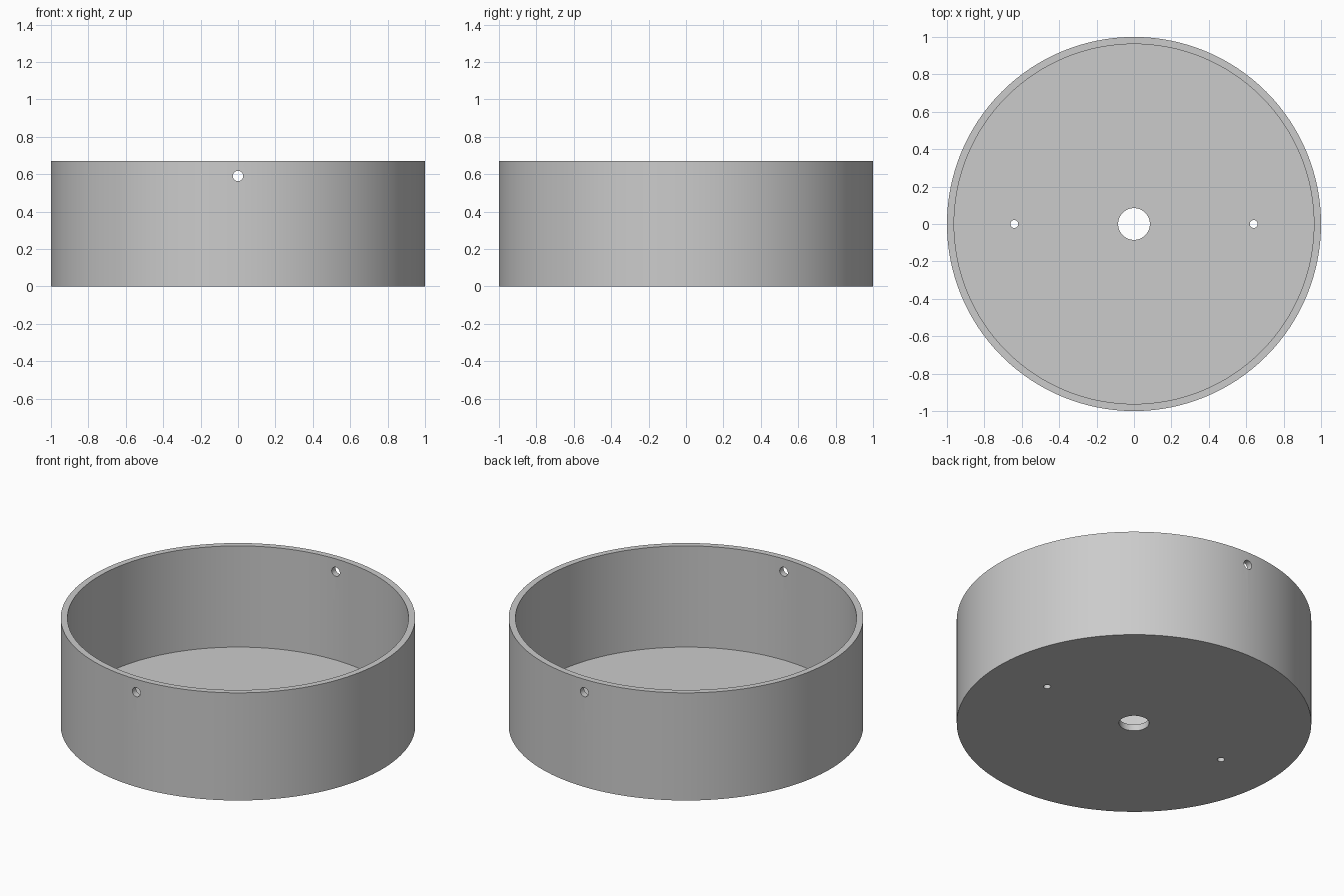
import bpy, math

cube = bpy.data.objects.get("Cube")
if cube:
    bpy.data.objects.remove(cube, do_unlink=True)

HEIGHT, FLOOR, INNER = 0.67, 0.04, 0.962

grey = bpy.data.materials.new("plain grey")
grey.use_nodes = True
grey.diffuse_color = (0.6, 0.6, 0.6, 1)
grey.node_tree.nodes["Principled BSDF"].inputs["Base Color"].default_value = (0.6, 0.6, 0.6, 1)


def cylinder(name, radius, depth, location, rotation=(0, 0, 0), sides=48):
    bpy.ops.mesh.primitive_cylinder_add(vertices=sides, radius=radius, depth=depth,
                                        location=location, rotation=rotation)
    obj = bpy.context.object
    obj.name = name
    obj.data.materials.append(grey)
    return obj


# Round tray body
tray = cylinder("round_tray", 1, HEIGHT, (0, 0, HEIGHT / 2), sides=128)

# Hollow, floor holes, and the cross hole through front and back walls
cutters = [
    cylinder("hollow_cutter", INNER, HEIGHT, (0, 0, FLOOR + HEIGHT / 2), sides=128),
    cylinder("centre_hole_cutter", 0.085, 0.4, (0, 0, 0)),
    cylinder("wall_hole_cutter", 0.028, 3, (0, 0, 0.59), (math.pi / 2, 0, 0)),
]
for side, x in (("left", 0.64), ("right", -0.64)):
    cutters.append(cylinder(side + "_screw_hole_cutter", 0.021, 0.4, (x, 0, 0)))

bpy.context.view_layer.objects.active = tray
for cutter in cutters:
    mod = tray.modifiers.new(cutter.name, 'BOOLEAN')
    mod.operation = 'DIFFERENCE'
    mod.solver = 'EXACT'
    mod.object = cutter
    bpy.ops.object.modifier_apply(modifier=mod.name)
    bpy.data.objects.remove(cutter, do_unlink=True)

# Smooth walls with crisp rims
bpy.ops.object.select_all(action='DESELECT')
tray.select_set(True)
bpy.ops.object.shade_smooth_by_angle(angle=math.radians(30))
